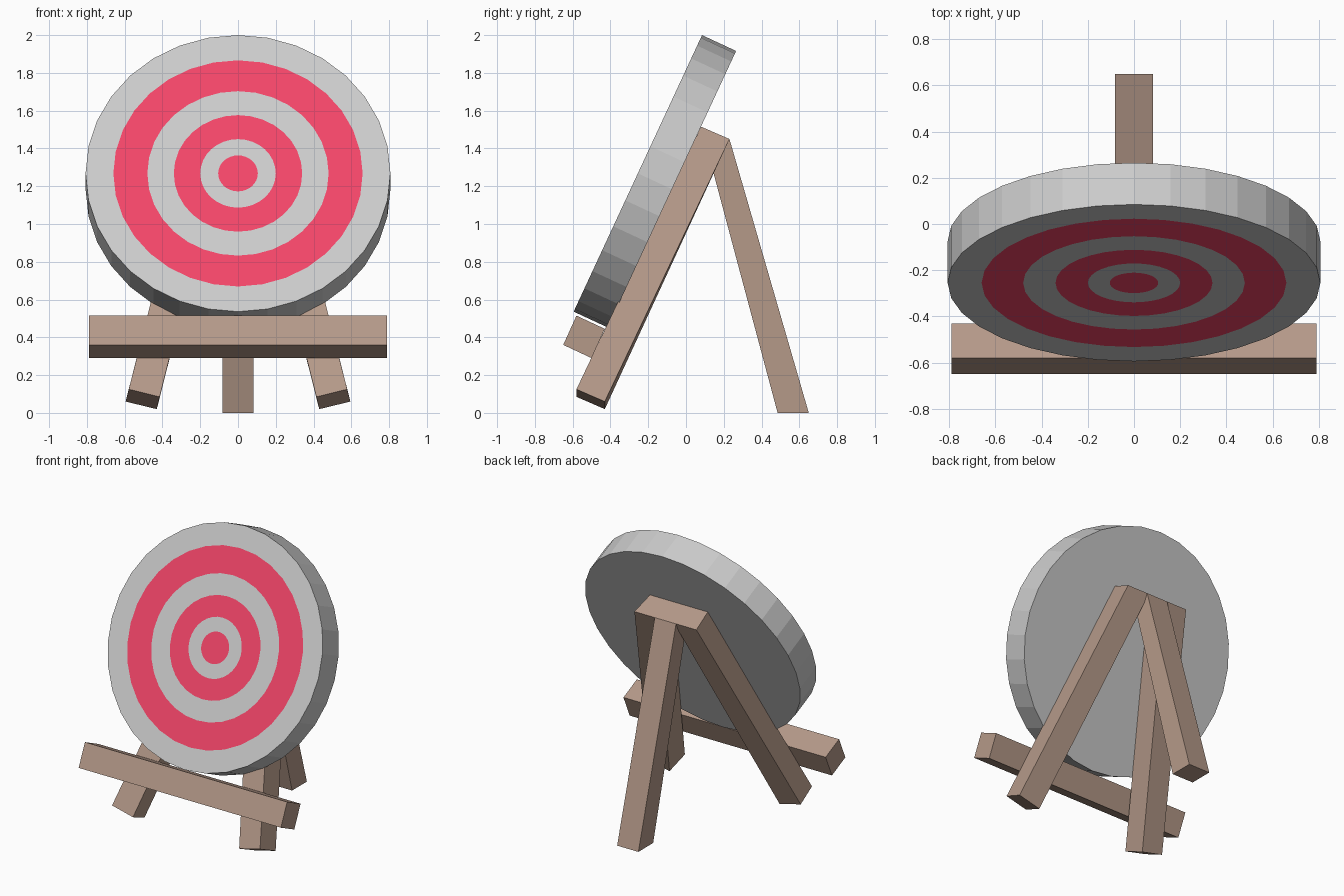
import bpy, bmesh
from math import sin, cos, pi, radians

if "Cube" in bpy.data.objects:
    bpy.data.objects.remove(bpy.data.objects["Cube"])

SIDES = 32
TILT = radians(24.9)


def material(name, rgb):
    m = bpy.data.materials.new(name)
    m.diffuse_color = (*rgb, 1)
    m.use_nodes = True
    m.node_tree.nodes["Principled BSDF"].inputs["Base Color"].default_value = m.diffuse_color
    return m


wood = material("wood", (0.46, 0.32, 0.25))
red = material("red_paint", (0.9, 0.06, 0.14))
grey = material("plain_grey", (0.8, 0.8, 0.8))


def finish(name, bm, mats):
    bmesh.ops.recalc_face_normals(bm, faces=bm.faces)
    me = bpy.data.meshes.new(name)
    bm.to_mesh(me)
    bm.free()
    for m in mats:
        me.materials.append(m)
    ob = bpy.data.objects.new(name, me)
    bpy.context.collection.objects.link(ob)
    return ob


def loft(name, start, end, mats):
    """Closed solid between two outlines with matching points."""
    bm = bmesh.new()
    a = [bm.verts.new(p) for p in start]
    b = [bm.verts.new(p) for p in end]
    bm.faces.new(a)
    bm.faces.new(b)
    n = len(a)
    for i in range(n):
        j = (i + 1) % n
        bm.faces.new((a[i], a[j], b[j], b[i]))
    return finish(name, bm, mats)


def beam(name, profile, half):
    """Side profile (y, z) extruded across x."""
    return loft(name, [(-half, y, z) for y, z in profile],
                [(half, y, z) for y, z in profile], [wood])


# Round target: concentric painted rings, then rim and back
bm = bmesh.new()


def circle(r, y):
    return [bm.verts.new((r * sin(2 * pi * i / SIDES), y, r * cos(2 * pi * i / SIDES)))
            for i in range(SIDES)]


radii = [0.105, 0.20, 0.34, 0.48, 0.66, 0.807]
loops = [circle(r, 0) for r in radii] + [circle(radii[-1], 0.199)]
bm.faces.new(loops[0]).material_index = 1
for k in range(len(loops) - 1):
    for i in range(SIDES):
        j = (i + 1) % SIDES
        f = bm.faces.new((loops[k][i], loops[k][j], loops[k + 1][j], loops[k + 1][i]))
        f.material_index = 1 if k in (1, 3) else 0
bm.faces.new(loops[-1])
target = finish("target_disc", bm, [grey, red])
target.location = (0, -0.255, 1.268)
target.rotation_euler = (-TILT, 0, 0)

# Splayed front legs, cut flush at the top
foot = [(0.578, -0.58, 0.125), (0.415, -0.58, 0.085),
        (0.43, -0.43, 0.02), (0.595, -0.43, 0.06)]
head = [(0.226, 0.08, 1.515), (0.053, 0.08, 1.515),
        (0.068, 0.23, 1.45), (0.242, 0.23, 1.45)]
for side, s in (("right", 1), ("left", -1)):
    loft("front_leg_" + side, [(s * x, y, z) for x, y, z in foot],
         [(s * x, y, z) for x, y, z in head], [wood])

# Back leg between the front legs
beam("back_leg", [(0.65, 0), (0.485, 0), (0.08, 1.515), (0.23, 1.45)], 0.083)

# Ledge that carries the target
beam("ledge", [(-0.58, 0.515), (-0.65, 0.36), (-0.50, 0.29), (-0.43, 0.445)], 0.79)
